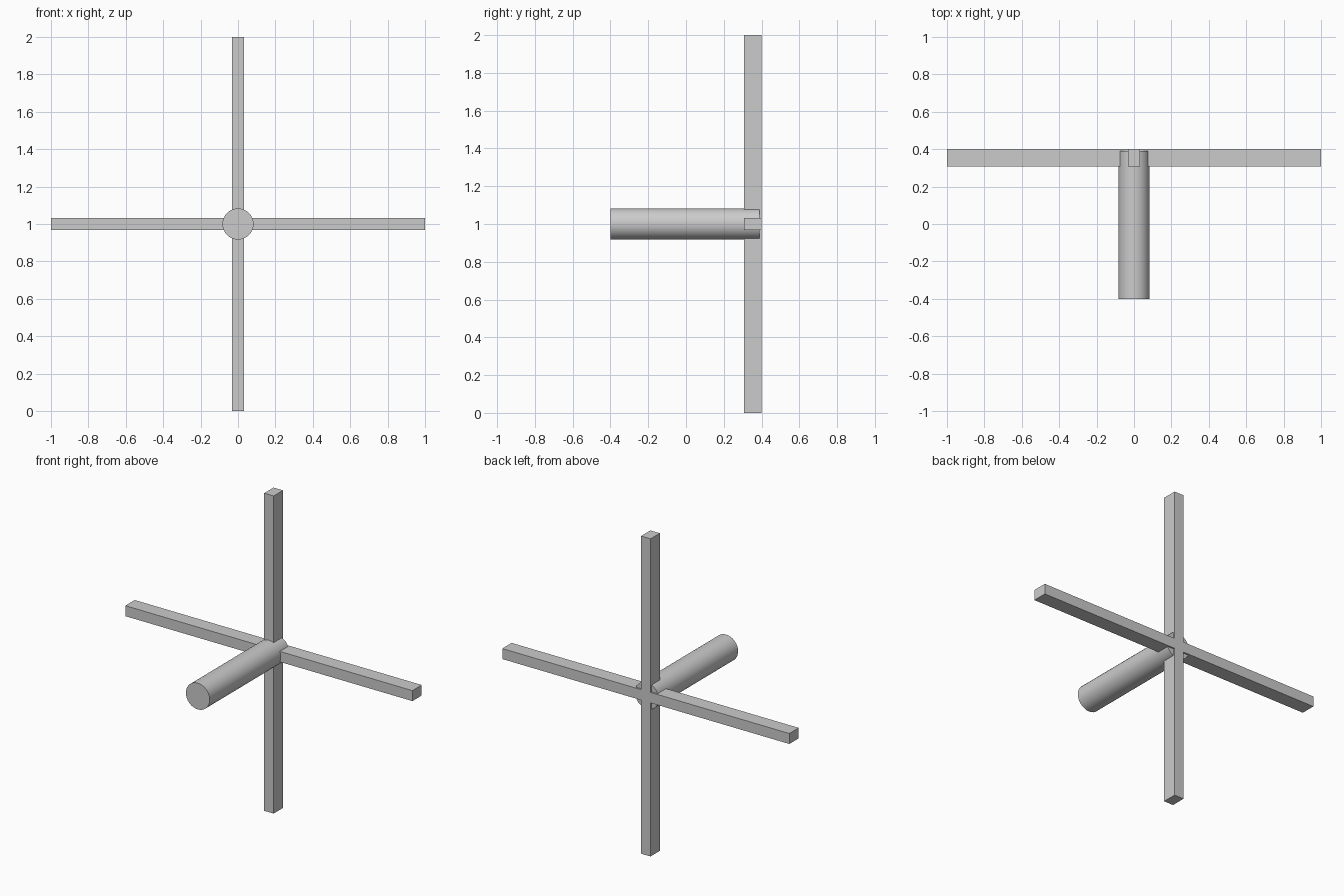
import bpy, bmesh, math
from mathutils import Matrix

if "Cube" in bpy.data.objects:
    bpy.data.objects.remove(bpy.data.objects["Cube"])

ARM, HALF = 1.0, 0.033      # arm reach and half width
Y0, Y1 = 0.307, 0.40        # front and back of the cross
MID_Z = 1.0


def add_object(name, bm):
    bmesh.ops.recalc_face_normals(bm, faces=bm.faces)
    mesh = bpy.data.meshes.new(name)
    bm.to_mesh(mesh)
    bm.free()
    obj = bpy.data.objects.new(name, mesh)
    bpy.context.collection.objects.link(obj)
    return obj


# four arms: one cross outline, made from a quarter turned four times, extruded
bm = bmesh.new()
quarter = [(HALF, HALF), (HALF, ARM), (-HALF, ARM)]
outline = []
for i in range(4):
    c, s = round(math.cos(i * math.pi / 2)), round(math.sin(i * math.pi / 2))
    outline += [bm.verts.new((x * c - z * s, Y0, x * s + z * c + MID_Z)) for x, z in quarter]
face = bm.faces.new(outline)
result = bmesh.ops.extrude_face_region(bm, geom=[face], use_keep_orig=True)
moved = [v for v in result["geom"] if isinstance(v, bmesh.types.BMVert)]
bmesh.ops.translate(bm, verts=moved, vec=(0, Y1 - Y0, 0))
add_object("cross_arms", bm)

# round shaft running front to back, ending just inside the cross's back face
bm = bmesh.new()
place = Matrix.Translation((0, -0.005, MID_Z)) @ Matrix.Rotation(math.pi / 2, 4, 'X')
bmesh.ops.create_cone(bm, cap_ends=True, segments=32, radius1=0.083, radius2=0.083,
                      depth=0.79, matrix=place)
shaft = add_object("shaft", bm)
bpy.context.view_layer.objects.active = shaft
shaft.select_set(True)
bpy.ops.object.shade_smooth_by_angle(angle=math.radians(30))
